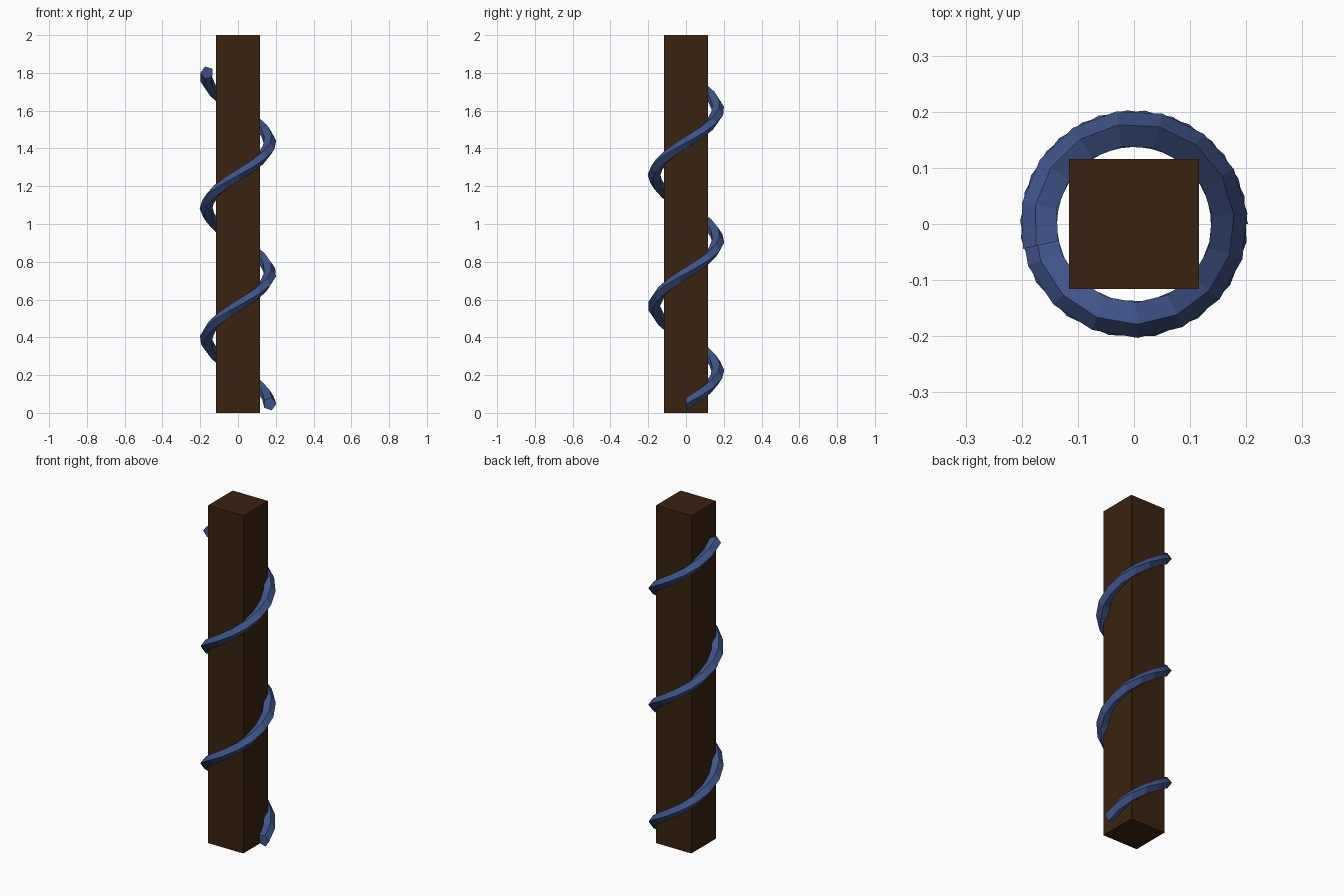
import bpy, bmesh, math

if "Cube" in bpy.data.objects:
    bpy.data.objects.remove(bpy.data.objects["Cube"])


def material(name, rgb):
    m = bpy.data.materials.new(name)
    m.diffuse_color = (*rgb, 1)
    m.use_nodes = True
    m.node_tree.nodes["Principled BSDF"].inputs["Base Color"].default_value = m.diffuse_color
    return m


def finish(bm, name, mat):
    bmesh.ops.recalc_face_normals(bm, faces=bm.faces)
    mesh = bpy.data.meshes.new(name)
    bm.to_mesh(mesh)
    bm.free()
    mesh.materials.append(mat)
    obj = bpy.data.objects.new(name, mesh)
    bpy.context.collection.objects.link(obj)
    return obj


# Square wooden post
WIDTH, HEIGHT = 0.231, 2.0
bm = bmesh.new()
bmesh.ops.create_cube(bm, size=1)
for v in bm.verts:
    v.co = (v.co.x * WIDTH, v.co.y * WIDTH, (v.co.z + 0.5) * HEIGHT)
finish(bm, "post", material("dark brown wood", (0.043, 0.0165, 0.005)))

# Five-sided vine winding up around the post, one corner pointing outwards
SIDES, STEPS = 5, 39
STEP_ANGLE = math.radians(23.4)
PITCH, START_Z = 0.692, 0.047
COIL_R, TUBE_R = 0.168, 0.035
bm = bmesh.new()
rings = []
for i in range(STEPS + 1):
    a = i * STEP_ANGLE
    z = START_Z + PITCH * a / math.tau
    ring = []
    for k in range(SIDES):
        t = k * math.tau / SIDES
        r = COIL_R + TUBE_R * math.cos(t)
        ring.append(bm.verts.new((r * math.cos(a), r * math.sin(a),
                                  z + TUBE_R * math.sin(t))))
    rings.append(ring)
for low, high in zip(rings, rings[1:]):
    for k in range(SIDES):
        n = (k + 1) % SIDES
        bm.faces.new((low[k], low[n], high[n], high[k]))
bm.faces.new(rings[0])
bm.faces.new(rings[-1])
finish(bm, "spiral_band", material("slate blue", (0.05, 0.088, 0.25)))
